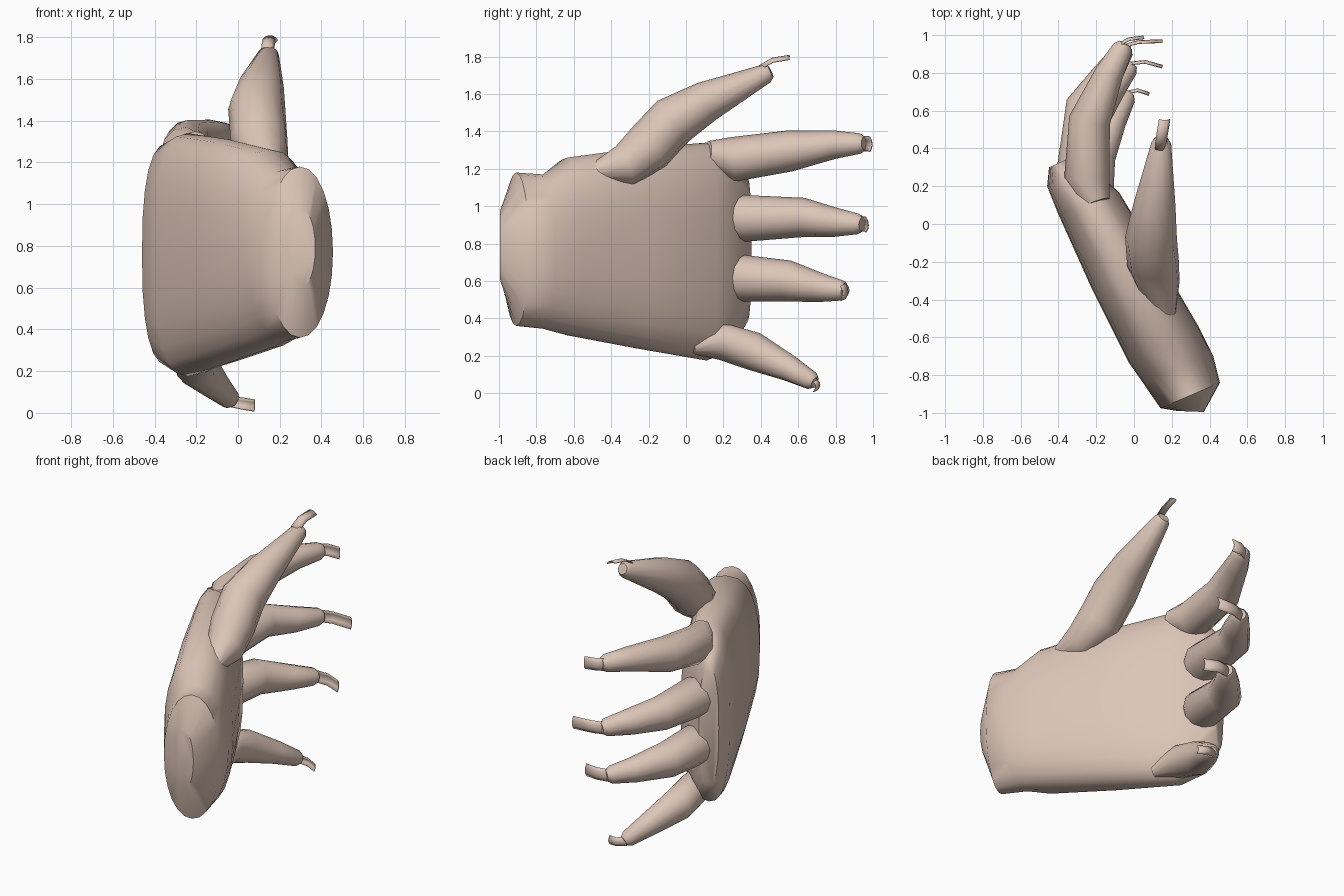
import bpy, bmesh, math
from mathutils import Vector

cube = bpy.data.objects.get("Cube")
if cube:
    bpy.data.objects.remove(cube, do_unlink=True)

skin = bpy.data.materials.new("skin_beige")
skin.use_nodes = True
COLOR = (0.72, 0.56, 0.475, 1)
skin.diffuse_color = COLOR
skin.node_tree.nodes["Principled BSDF"].inputs["Base Color"].default_value = COLOR


def finish(bm, name, angle=50):
    """Turn the bmesh into a smooth shaded, coloured object."""
    mesh = bpy.data.meshes.new(name)
    bmesh.ops.recalc_face_normals(bm, faces=bm.faces)
    bm.to_mesh(mesh)
    bm.free()
    obj = bpy.data.objects.new(name, mesh)
    bpy.context.collection.objects.link(obj)
    mesh.materials.append(skin)
    bpy.ops.object.select_all(action="DESELECT")
    obj.select_set(True)
    bpy.context.view_layer.objects.active = obj
    bpy.ops.object.shade_smooth_by_angle(angle=math.radians(angle))
    return obj


def loft(name, rings):
    """Skin a closed tube over equal sized rings, capped at both ends."""
    bm = bmesh.new()
    rows = [[bm.verts.new(p) for p in ring] for ring in rings]
    n = len(rows[0])
    for a, b in zip(rows, rows[1:]):
        for i in range(n):
            j = (i + 1) % n
            bm.faces.new((a[i], a[j], b[j], b[i]))
    bm.faces.new(rows[0])
    bm.faces.new(rows[-1])
    return finish(bm, name)


def slab_ring(lx, ly, rx, ry, z0, z1, power, n=24):
    """Rounded section spanning two plan points and a height range."""
    left, right = Vector((lx, ly, 0)), Vector((rx, ry, 0))
    mid, half = (left + right) / 2, (right - left) / 2
    ring = []
    for i in range(n):
        t = 2 * math.pi * i / n
        c, s = math.cos(t), math.sin(t)
        c = math.copysign(abs(c) ** power, c)
        s = math.copysign(abs(s) ** power, s)
        ring.append(mid + half * c + Vector((0, 0, (z0 + z1) / 2 + s * (z1 - z0) / 2)))
    return ring


def finger(name, stations, n=12):
    """Tapered round tube through stations of x, y, z and radius."""
    pts = [Vector(s[:3]) for s in stations]
    rings = []
    for i, (p, s) in enumerate(zip(pts, stations)):
        d = (pts[min(i + 1, len(pts) - 1)] - pts[max(i - 1, 0)]).normalized()
        side = d.cross(Vector((0, 0, 1))).normalized()
        up = side.cross(d)
        ring = [p + s[3] * (side * math.cos(t) + up * math.sin(t))
                for t in (2 * math.pi * k / n for k in range(n))]
        rings.append(ring)
    # blunt fingertip
    tip = pts[-1] + d * stations[-1][3] * 0.5
    rings.append([tip + (q - pts[-1]) * 0.65 for q in rings[-1]])
    return loft(name, rings)


def nail(name, path, across, width):
    """Thin curved plate following a path, arched across its width."""
    pts = [Vector(p) for p in path]
    across = Vector(across).normalized()
    pad = (pts[-1] - pts[0]).cross(across).normalized()
    bm = bmesh.new()
    rows = [[bm.verts.new(p + across * width * k / 2 + pad * 0.014 * k * k)
             for k in (-1, -0.5, 0, 0.5, 1)] for p in pts]
    for a, b in zip(rows, rows[1:]):
        for i in range(4):
            bm.faces.new((a[i], a[i + 1], b[i + 1], b[i]))
    obj = finish(bm, name)
    thick = obj.modifiers.new("thickness", "SOLIDIFY")
    thick.thickness = 0.006
    thick.offset = 0


# Palm and wrist
ROUND, BOXY = 0.97, 0.8
loft("palm", [slab_ring(*r) for r in (
    (0.23, -0.99, 0.37, -0.995, 0.6, 0.98, ROUND),
    (0.14, -0.975, 0.455, -0.84, 0.36, 1.18, ROUND),
    (0.04, -0.83, 0.42, -0.70, 0.345, 1.17, ROUND),
    (-0.03, -0.73, 0.34, -0.54, 0.31, 1.26, BOXY),
    (-0.22, -0.35, 0.13, -0.18, 0.24, 1.31, BOXY),
    (-0.40, 0.05, -0.08, 0.17, 0.175, 1.34, BOXY),
    (-0.46, 0.2, -0.21, 0.28, 0.23, 1.29, BOXY),
    (-0.45, 0.3, -0.34, 0.35, 0.38, 1.16, BOXY),
)])

# Fingers and thumb
finger("index_finger", [
    (-0.20, 0.11, 1.275, 0.075), (-0.25, 0.25, 1.25, 0.12),
    (-0.235, 0.55, 1.295, 0.11), (-0.13, 0.8, 1.33, 0.075), (-0.06, 0.93, 1.335, 0.055)])
finger("middle_finger", [
    (-0.31, 0.24, 0.935, 0.11), (-0.28, 0.31, 0.935, 0.125),
    (-0.255, 0.63, 0.94, 0.105), (-0.14, 0.79, 0.915, 0.08), (-0.055, 0.92, 0.905, 0.055)])
finger("ring_finger", [
    (-0.31, 0.23, 0.62, 0.10), (-0.28, 0.3, 0.615, 0.125),
    (-0.245, 0.55, 0.60, 0.11), (-0.12, 0.72, 0.565, 0.078), (-0.03, 0.83, 0.55, 0.055)])
finger("little_finger", [
    (-0.13, 0.03, 0.25, 0.04), (-0.205, 0.18, 0.28, 0.1),
    (-0.2, 0.36, 0.225, 0.103), (-0.11, 0.55, 0.135, 0.072), (-0.04, 0.67, 0.068, 0.05)])
finger("thumb", [
    (0.175, -0.50, 1.18, 0.045), (0.13, -0.33, 1.215, 0.115), (0.10, -0.2, 1.315, 0.138),
    (0.09, -0.07, 1.455, 0.137), (0.11, 0.11, 1.56, 0.11), (0.145, 0.43, 1.71, 0.052)])

# Nails
UP = (0, 0, 1)
nail("index_nail", [(-0.09, 0.95, 1.335), (-0.03, 0.985, 1.335), (0.05, 0.995, 1.33)], UP, 0.08)
nail("middle_nail", [(-0.08, 0.94, 0.905), (0.02, 0.97, 0.905), (0.15, 0.975, 0.90)], UP, 0.08)
nail("ring_nail", [(-0.04, 0.855, 0.55), (0.06, 0.865, 0.545), (0.15, 0.84, 0.535)], UP, 0.08)
nail("little_nail", [(-0.05, 0.70, 0.06), (0.02, 0.715, 0.045), (0.08, 0.695, 0.035)], UP, 0.055)
nail("thumb_nail", [(0.145, 0.39, 1.75), (0.15, 0.46, 1.79), (0.165, 0.55, 1.805)],
     (1, 0, -0.3), 0.06)
